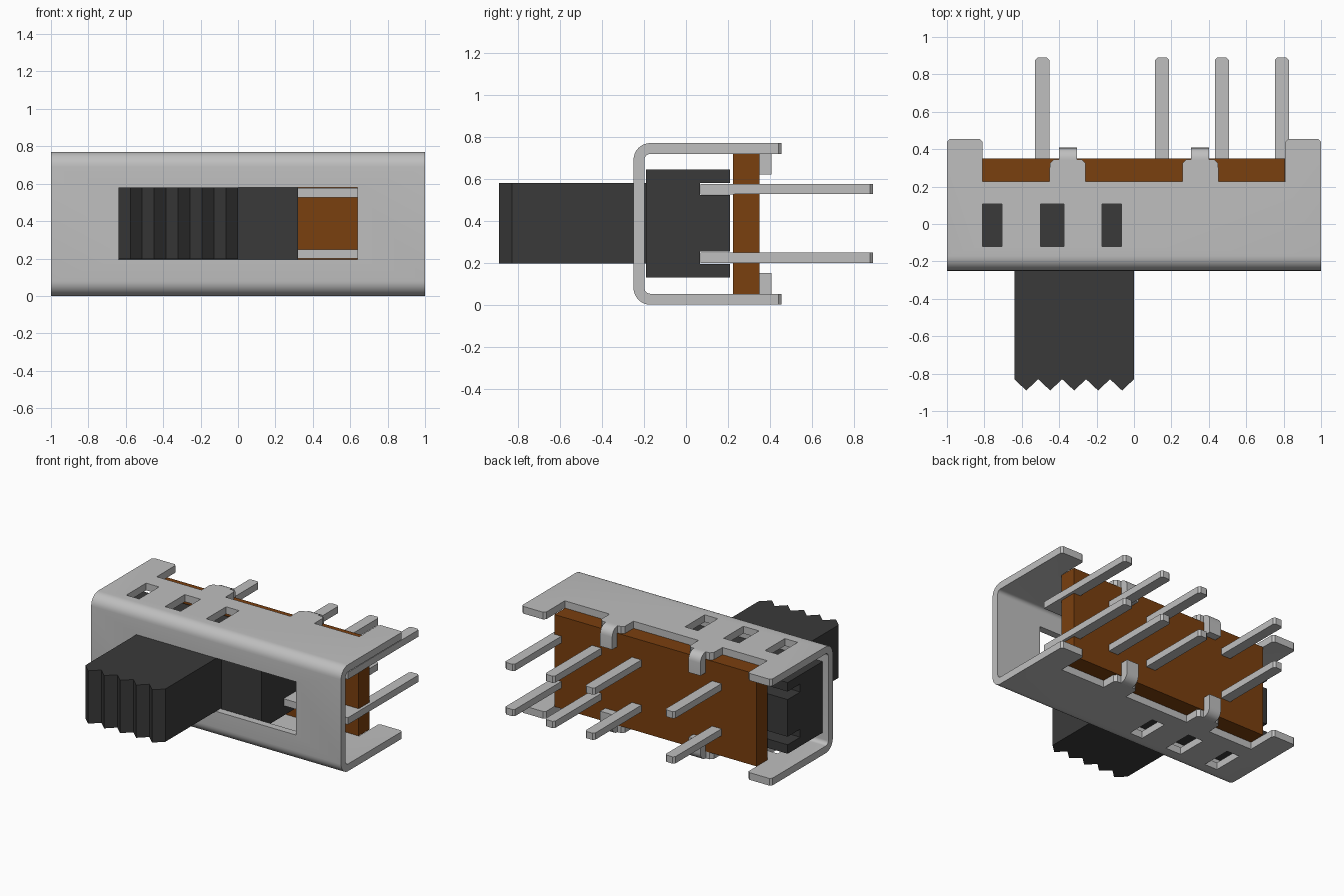
import bpy, bmesh, math
from mathutils import Vector

if "Cube" in bpy.data.objects:
    bpy.data.objects.remove(bpy.data.objects["Cube"], do_unlink=True)


def material(name, rgb):
    m = bpy.data.materials.new(name)
    m.use_nodes = True
    m.diffuse_color = (*rgb, 1)
    bsdf = next(n for n in m.node_tree.nodes if n.type == 'BSDF_PRINCIPLED')
    bsdf.inputs["Base Color"].default_value = (*rgb, 1)
    return m


METAL = material("light grey metal", (0.52, 0.52, 0.52))
DARK = material("dark grey plastic", (0.042, 0.042, 0.042))
BROWN = material("brown board", (0.195, 0.05, 0.0045))


def prism(name, pts, axis, a, b, mat, smooth=False):
    """Extrude a 2D outline along an axis: x takes (y, z), y takes (x, z), z takes (x, y)."""
    put = {'x': lambda p, t: (t, p[0], p[1]),
           'y': lambda p, t: (p[0], t, p[1]),
           'z': lambda p, t: (p[0], p[1], t)}[axis]
    bm = bmesh.new()
    face = bm.faces.new([bm.verts.new(put(p, a)) for p in pts])
    top = bmesh.ops.extrude_face_region(bm, geom=[face])["geom"]
    move = Vector(put((0, 0), b - a))
    bmesh.ops.translate(bm, vec=move, verts=[v for v in top if isinstance(v, bmesh.types.BMVert)])
    bmesh.ops.recalc_face_normals(bm, faces=bm.faces)
    mesh = bpy.data.meshes.new(name)
    bm.to_mesh(mesh)
    bm.free()
    mesh.materials.append(mat)
    ob = bpy.data.objects.new(name, mesh)
    bpy.context.collection.objects.link(ob)
    if smooth:
        shade(ob)
    return ob


def shade(ob):
    bpy.ops.object.select_all(action='DESELECT')
    ob.select_set(True)
    bpy.context.view_layer.objects.active = ob
    bpy.ops.object.shade_smooth_by_angle(angle=math.radians(30))


def rect(u0, u1, v0, v1):
    return [(u0, v0), (u1, v0), (u1, v1), (u0, v1)]


def arc(cu, cv, r, a0, a1, n=8):
    steps = [math.radians(a0 + (a1 - a0) * i / n) for i in range(n + 1)]
    return [(cu + r * math.cos(t), cv + r * math.sin(t)) for t in steps]


def cut(ob, cutter):
    """Subtract a cutter and remove it."""
    mod = ob.modifiers.new("cut", 'BOOLEAN')
    mod.operation = 'DIFFERENCE'
    mod.solver = 'EXACT'
    mod.object = cutter
    bpy.context.view_layer.update()
    graph = bpy.context.evaluated_depsgraph_get()
    mesh = bpy.data.meshes.new_from_object(ob.evaluated_get(graph))
    ob.modifiers.clear()
    ob.data = mesh
    bpy.data.objects.remove(cutter, do_unlink=True)


H, T = 0.77, 0.052      # shell height and sheet thickness
FRONT = -0.25

# Folded sheet shell: U section along x
R, r = 0.08, 0.028
outline = ([(0.5, H)] + arc(FRONT + R, H - R, R, 90, 180) + arc(FRONT + R, R, R, 180, 270)
           + [(0.5, 0), (0.5, T)]
           + arc(FRONT + T + r, T + r, r, 270, 180)
           + arc(FRONT + T + r, H - T - r, r, 180, 90) + [(0.5, H - T)])
shell = prism("shell", outline, 'x', -1, 1, METAL)

# Rear edge with corner ears and two tabs on each side
edge = [(-1.1, 0.7), (-1.1, 0.34), (-0.985, 0.455), (-0.825, 0.455), (-0.81, 0.44), (-0.81, 0.228),
        (-0.452, 0.228), (-0.45, 0.325), (-0.43, 0.345), (-0.28, 0.345), (-0.26, 0.325), (-0.26, 0.228)]
edge += [(-x, y) for x, y in reversed(edge)]
cut(shell, prism("cutter", edge, 'z', -0.2, 1, METAL))

# Slider window and three slots through top and bottom
cut(shell, prism("cutter", rect(-0.64, 0.64, 0.195, 0.58), 'y', -0.4, -0.1, METAL))
for x0, x1 in [(-0.81, -0.707), (-0.5, -0.375), (-0.17, -0.066)]:
    cut(shell, prism("cutter", rect(x0, x1, -0.12, 0.107), 'z', -0.2, 1, METAL))
shade(shell)

# Bent hooks clamping the board, above and below
hook = ([(0.33, H)] + arc(0.348, H - 0.06, 0.06, 90, 0, 6)
        + [(0.408, 0.62), (0.351, 0.62), (0.351, H - T), (0.33, H - T)])
for side, flip in (("upper", False), ("lower", True)):
    pts = [(y, H - z) for y, z in hook] if flip else hook
    for end, cx in (("left", 0.353), ("right", -0.353)):
        prism(f"{side}_hook_{end}", pts, 'x', cx - 0.048, cx + 0.048, METAL, True)

# Rear board
prism("board", rect(0.225, 0.35, T, H - T), 'x', -0.81, 0.808, BROWN)

# Slider body with a contact groove along the back for each row
ROWS = (0.224, 0.551)
g = 0.029
body = [(-0.19, 0.13), (0.21, 0.13)]
for z in ROWS:
    body += [(0.21, z - g), (0.066, z - g), (0.066, z + g), (0.21, z + g)]
body += [(0.21, 0.645), (-0.19, 0.645)]
prism("slider_body", body, 'x', -0.96, 0.32, DARK)

# Slider handle with a ridged grip
pitch = 0.128
grip = [(0.0, -0.18), (-0.64, -0.18), (-0.64, -0.83)]
for i in range(5):
    x = -0.64 + pitch * i
    grip += [(x + pitch / 2, -0.89), (x + pitch, -0.83)]
prism("slider_handle", grip, 'z', 0.197, 0.579, DARK)

# Contact rails and pins, two rows of four
for row, z in zip(("lower", "upper"), ROWS):
    prism(f"{row}_contact_rail", rect(0.07, 0.23, z - 0.025, z + 0.025), 'x', -0.53, 0.83, METAL)
    for i, x in enumerate((-0.491, 0.15, 0.47, 0.791)):
        w, c = 0.038, 0.014
        pin = [(x - w, 0.2), (x + w, 0.2), (x + w, 0.89 - c), (x + w - c, 0.89),
               (x - w + c, 0.89), (x - w, 0.89 - c)]
        prism(f"{row}_pin_{i + 1}", pin, 'z', z - 0.0245, z + 0.0245, METAL)
